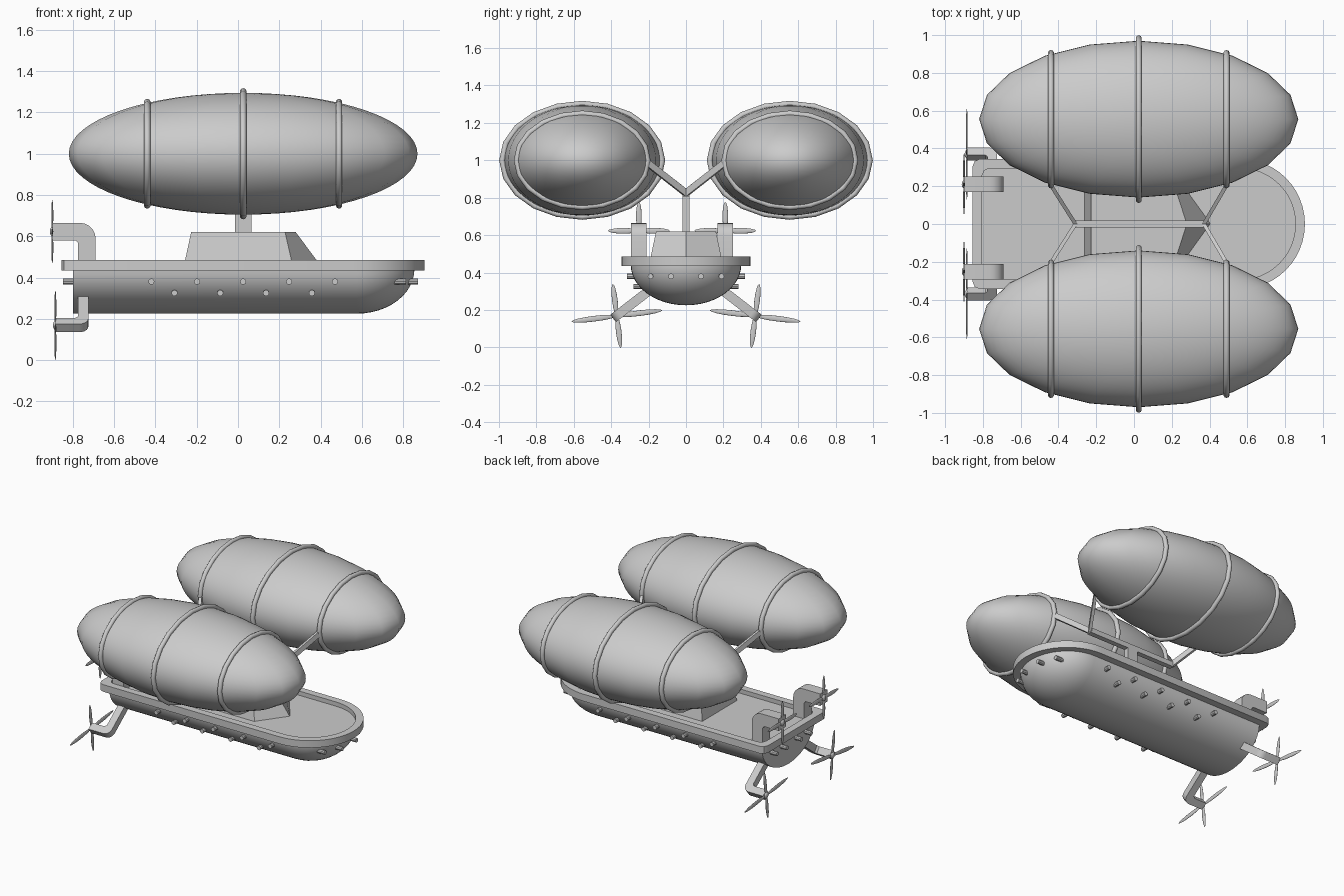
import bpy, bmesh
from math import sin, cos, pi, sqrt, radians
from mathutils import Vector, Matrix

if "Cube" in bpy.data.objects:
    bpy.data.objects.remove(bpy.data.objects["Cube"])


def finish(name, bm, smooth=None):
    bmesh.ops.recalc_face_normals(bm, faces=bm.faces)
    me = bpy.data.meshes.new(name)
    bm.to_mesh(me)
    bm.free()
    ob = bpy.data.objects.new(name, me)
    bpy.context.collection.objects.link(ob)
    if smooth:
        bpy.ops.object.select_all(action='DESELECT')
        ob.select_set(True)
        bpy.context.view_layer.objects.active = ob
        bpy.ops.object.shade_smooth_by_angle(angle=radians(smooth))
    return ob


def loft(name, loops, caps=True, closed=False, smooth=None):
    """Skin a list of equal-length closed point loops."""
    bm = bmesh.new()
    vs = [[bm.verts.new(p) for p in lp] for lp in loops]
    n = len(vs[0])
    for i in range(len(vs) - (0 if closed else 1)):
        a, b = vs[i], vs[(i + 1) % len(vs)]
        for j in range(n):
            bm.faces.new((a[j], a[(j + 1) % n], b[(j + 1) % n], b[j]))
    if caps:
        bm.faces.new(vs[0])
        bm.faces.new(vs[-1])
    return finish(name, bm, smooth)


def bar(name, a, b, w, h):
    """Square bar between two points, h measured in the upright direction."""
    a, b = Vector(a), Vector(b)
    d = (b - a).normalized()
    side = d.cross(Vector((0, 0, 1)) if abs(d.z) < 0.9 else Vector((1, 0, 0))).normalized()
    up = side.cross(d)
    loops = [[p + side * w / 2 * s + up * h / 2 * t
              for s, t in ((-1, -1), (1, -1), (1, 1), (-1, 1))] for p in (a, b)]
    return loft(name, loops)


def peg(name, a, b, r=0.015, n=10):
    a, b = Vector(a), Vector(b)
    d = (b - a).normalized()
    s = d.cross(Vector((0, 0, 1)))
    loops = [[p + s * r * cos(2 * pi * k / n) + Vector((0, 0, r * sin(2 * pi * k / n)))
              for k in range(n)] for p in (a, b)]
    return loft(name, loops, smooth=30)


def elbow(name, origin, d, x0, x1, x_end, length, w, r):
    """Arm running along d from origin, then bending back towards -x."""
    d = Vector(d).normalized()
    n = d.cross(Vector((1, 0, 0))).normalized()
    pts = [(x0, 0), (x1, 0)]
    pts += [(x1 - r + r * cos(k * pi / 10), length - r + r * sin(k * pi / 10)) for k in range(6)]
    t = x1 - x0
    pts += [(x_end, length), (x_end, length - t), (x0 - .012, length - t), (x0, length - t - .012)]
    o = Vector(origin)
    loops = [[o + Vector((u, 0, 0)) + d * v + n * w / 2 * s for u, v in pts] for s in (-1, 1)]
    return loft(name, loops, smooth=25)


def propeller(name, c, lengths, tilt):
    bm = bmesh.new()
    for k in range(4):
        L = lengths[k % 2]
        m = (Matrix.Translation(c) @ Matrix.Rotation(tilt + k * pi / 2, 4, 'X')
             @ Matrix.Translation((0, L / 2, 0)) @ Matrix.Diagonal((.005, L / 2, .015, 1)))
        bmesh.ops.create_uvsphere(bm, u_segments=10, v_segments=8, radius=1, matrix=m)
    m = Matrix.Translation(c) @ Matrix.Diagonal((.012, .022, .022, 1))
    bmesh.ops.create_uvsphere(bm, u_segments=12, v_segments=8, radius=1, matrix=m)
    return finish(name, bm, 40)


# Hull: half-elliptical section with a rounded bow
ZT, HY, HZ, BX, BL = .44, .295, .215, .575, .28


def hull_section(x, s):
    return [(x, HY * s * cos(pi * k / 24), ZT - HZ * s * sin(pi * k / 24)) for k in range(25)]


stations = [(-.8, 1)] + [(BX + BL * sin(pi / 2 * k / 12), max(cos(pi / 2 * k / 12), .004))
                         for k in range(13)]
loft("hull", [hull_section(x, s) for x, s in stations], smooth=35)


# Deck with raised rim
def plan(inset, z):
    y, xs, c = .345 - inset, -.855 + inset, .04
    p = [(xs + c, -y, z)]
    p += [(.56 + y * cos(a), y * sin(a), z) for a in (pi * (k / 24 - .5) for k in range(25))]
    return p + [(xs + c, y, z), (xs + c * .3, y - c * .3, z), (xs, y - c, z),
                (xs, c - y, z), (xs + c * .3, c * .3 - y, z)]


loft("deck_rim", [plan(.05, .435), plan(0, .435), plan(0, .485), plan(.05, .485), plan(.05, .455)],
     smooth=30)

# Cabin with pointed front
loft("cabin", [[(-.265, -.197, .445), (.268, -.197, .445), (.41, 0, .445), (.268, .197, .445),
                (-.265, .197, .445)],
               [(-.227, -.16, .62), (.228, -.16, .62), (.28, 0, .62), (.228, .16, .62),
                (-.227, .16, .62)]])

# Mast and balloon supports
bar("mast", (.025, 0, .6), (.025, 0, .83), .036, .08).dimensions
bar("support_beam", (-.315, 0, .825), (.375, 0, .825), .036, .036)

for s, side in ((-1, "right"), (1, "left")):
    # Balloon
    bm = bmesh.new()
    m = Matrix.Translation((.025, s * .555, 1)) @ Matrix.Diagonal((.845, .415, .295, 1))
    bmesh.ops.create_uvsphere(bm, u_segments=20, v_segments=32, radius=1, matrix=m)
    finish("balloon_" + side, bm, 40)
    # Bands around the balloon
    for i, (x, ry, rz) in enumerate(((-.44, .35, .25), (.025, .428, .302), (.49, .35, .25))):
        loops = []
        for k in range(20):
            a = 2 * pi * k / 20
            loops.append([(x + .016 * sin(b), s * .555 + (ry + .016 * cos(b)) * cos(a),
                           1 + (rz + .016 * cos(b)) * sin(a))
                          for b in (2 * pi * j / 10 for j in range(10))])
        loft(f"balloon_band_{side}_{i}", loops, caps=False, closed=True, smooth=45)
    # Diagonal support arms
    for i, (xa, xb) in enumerate(((-.31, -.44), (.37, .49))):
        bar(f"support_arm_{side}_{i}", (xa, 0, .825), (xb, s * .205, .985), .02, .035)
    # Upper engine arm and propeller
    y = .21 if s > 0 else -.252
    elbow("upper_engine_arm_" + side, (0, y, .42), (0, 0, 1), -.775, -.69, -.9, .245, .082, .075)
    propeller("upper_propeller_" + side, (-.9, y, .623), (.165, .155), 0)
    # Lower engine arm and propeller
    d = Vector((0, s * .79, -.61)).normalized()
    tip = Vector((0, s * .37, .17))
    elbow("lower_engine_arm_" + side, tip - d * .27, d, -.775, -.725, -.885, .295, .05, .045)
    propeller("lower_propeller_" + side, (-.885, s * .37, .168), (.245, .172), -s * radians(7))
    # Side pegs in two staggered rows
    for z, xs in ((.38, (-.42, -.198, .025, .248, .47)), (.325, (-.308, -.086, .136, .358))):
        yh = HY * sqrt(1 - ((ZT - z) / HZ) ** 2)
        for i, x in enumerate(xs):
            peg(f"side_peg_{side}_{int(z * 1000)}_{i}", (x, s * (yh - .02), z), (x, s * (yh + .032), z))
    # Bow and stern pegs
    for i, py in enumerate((.08, .19)):
        xh = BX + BL * sqrt(1 - (.06 / HZ) ** 2 - (py / HY) ** 2)
        peg(f"bow_peg_{side}_{i}", (xh - .02, s * py, .38), (xh + .04, s * py, .38))
        peg(f"stern_peg_{side}_{i}", (-.78, s * py, .38), (-.848, s * py, .38))
